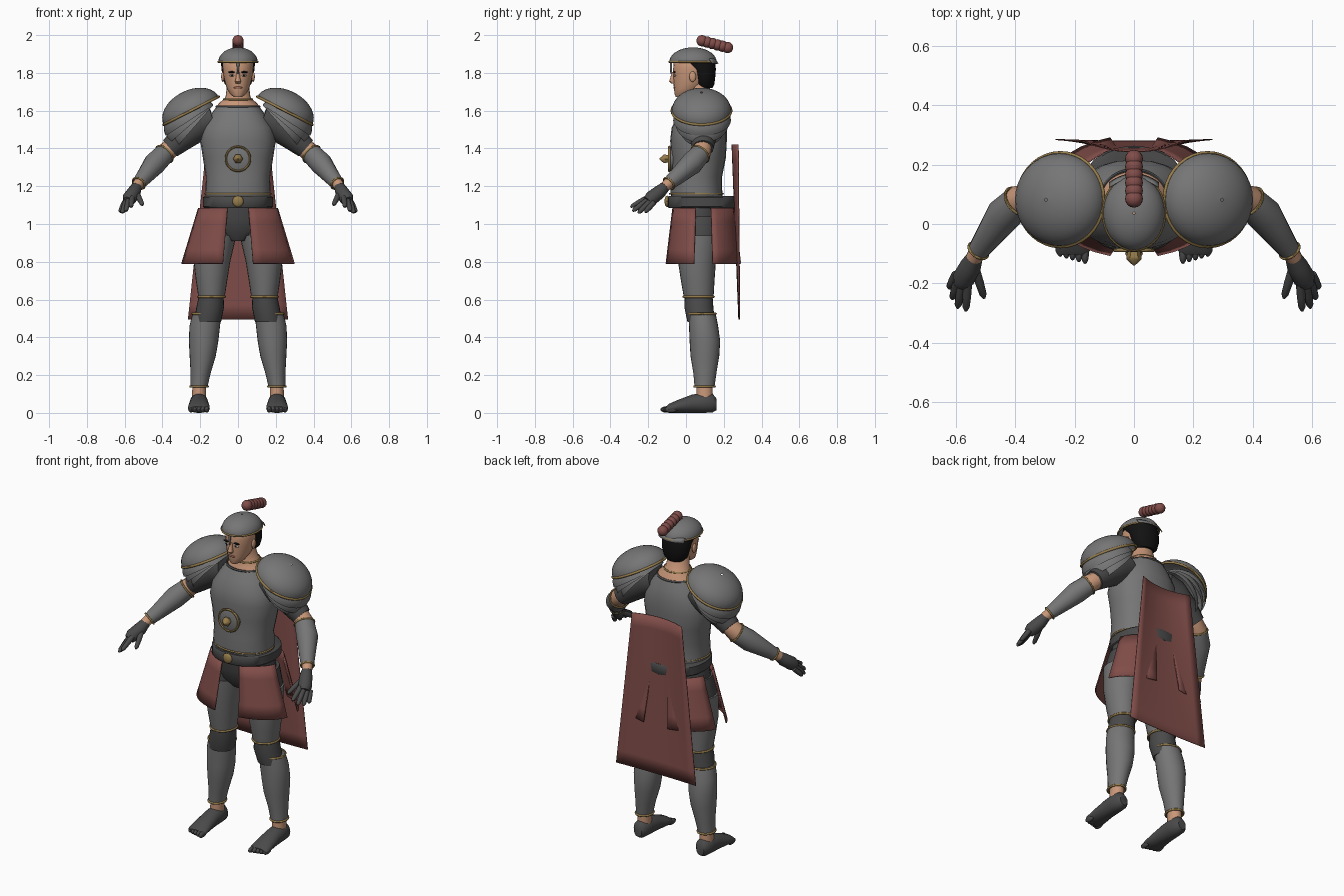
import bpy, bmesh, math
from mathutils import Vector as V

cube = bpy.data.objects.get("Cube")
if cube:
    bpy.data.objects.remove(cube, do_unlink=True)

X, Y, Z = V((1, 0, 0)), V((0, 1, 0)), V((0, 0, 1))


def material(name, *rgb):
    m = bpy.data.materials.new(name)
    m.use_nodes = True
    m.diffuse_color = (*rgb, 1)
    m.node_tree.nodes["Principled BSDF"].inputs["Base Color"].default_value = (*rgb, 1)
    return m


STEEL = material("steel grey", .18, .18, .18)
DARK = material("dark cloth", .07, .068, .068)
RED = material("red cloth", .22, .075, .067)
SKIN = material("skin", .58, .31, .19)
GOLD = material("dull gold", .30, .20, .07)
HAIR = material("black hair", .006, .006, .006)
WHITE = material("eye white", .6, .58, .55)
LIP = material("lip", .38, .16, .11)


def finish(name, bm, mat, mirror=False, thick=0):
    bmesh.ops.recalc_face_normals(bm, faces=bm.faces)
    mesh = bpy.data.meshes.new(name)
    bm.to_mesh(mesh)
    bm.free()
    mesh.materials.append(mat)
    ob = bpy.data.objects.new(name, mesh)
    bpy.context.collection.objects.link(ob)
    bpy.ops.object.select_all(action='DESELECT')
    ob.select_set(True)
    bpy.context.view_layer.objects.active = ob
    bpy.ops.object.shade_smooth_by_angle(angle=math.radians(45))
    if thick:
        ob.modifiers.new("thickness", 'SOLIDIFY').thickness = thick
    if mirror:
        ob.modifiers.new("mirror", 'MIRROR').use_mirror_merge = False
    return ob


def oval(c, u, v, n=24, p=1.0):
    """Points of an oval; p below 1 makes it boxier."""
    pts = []
    for i in range(n):
        a = math.tau * i / n
        ca, sa = math.cos(a), math.sin(a)
        pts.append(c + u * math.copysign(abs(ca) ** p, ca) + v * math.copysign(abs(sa) ** p, sa))
    return pts


def skin(name, rings, mat, mirror=False, cyclic=True, loop=False, cap=True, thick=0):
    """Bridge a series of point rows into one surface."""
    bm = bmesh.new()
    rows = [[bm.verts.new(p) for p in r] for r in rings]
    n = len(rows[0])
    pairs = list(zip(rows, rows[1:])) + ([(rows[-1], rows[0])] if loop else [])
    for a, b in pairs:
        for i in range(n if cyclic else n - 1):
            j = (i + 1) % n
            bm.faces.new((a[i], a[j], b[j], b[i]))
    if cyclic and cap and not loop:
        bm.faces.new(rows[0])
        bm.faces.new(rows[-1])
    return finish(name, bm, mat, mirror, thick)


def column(name, rows, mat, mirror=False, p=1.0, cap=True):
    """Upright loft; rows are x, y, z, x radius, y radius."""
    return skin(name, [oval(V((x, y, z)), X * a, Y * b, p=p) for x, y, z, a, b in rows],
                mat, mirror, cap=cap)


def limb(name, rows, mat, n=16):
    """Mirrored round tube through x, y, z, radius points."""
    pts = [V(r[:3]) for r in rows]
    rings = []
    for i, c in enumerate(pts):
        t = (pts[min(i + 1, len(pts) - 1)] - pts[max(i - 1, 0)]).normalized()
        u = t.cross(Z).normalized()
        rings.append(oval(c, u * rows[i][3], t.cross(u) * rows[i][3], n))
    return skin(name, rings, mat, True)


def trim(name, c, u, v, r, mat=GOLD, mirror=False):
    """Thin bead round an oval."""
    c, axis = V(c), u.cross(v).normalized()
    rings = [oval(q, (q - c).normalized() * r, axis * r, 8) for q in oval(c, u, v, 36)]
    return skin(name, rings, mat, mirror, loop=True)


def dome(name, c, u, v, h, mat, mirror=False):
    c = V(c)
    rings = []
    for k in range(10):
        a = math.radians(k * 9.8)
        rings.append(oval(c + h * math.sin(a), u * math.cos(a), v * math.cos(a), 32))
    ob = skin(name, rings, mat, mirror, cap=False)
    return ob


def ball(name, c, r, mat, mirror=False):
    bm = bmesh.new()
    bmesh.ops.create_uvsphere(bm, u_segments=16, v_segments=10, radius=1)
    for w in bm.verts:
        w.co = V(c) + V([w.co[i] * r[i] for i in range(3)])
    return finish(name, bm, mat, mirror)


# torso
column("cuirass", [(0, .06, 1.12, .172, .137), (0, .055, 1.17, .172, .137), (0, .058, 1.25, .17, .133),
                   (0, .068, 1.35, .186, .143), (0, .066, 1.44, .2, .15), (0, .07, 1.51, .186, .146),
                   (0, .078, 1.57, .15, .125), (0, .083, 1.62, .115, .1)], STEEL, p=.88)
column("neck", [(0, .085, 1.57, .135, .105), (0, .09, 1.635, .105, .085), (0, .08, 1.67, .066, .062),
                (0, .06, 1.75, .056, .058)], SKIN)
trim("neckline_trim", (0, .083, 1.622), X * .113, Y * .1, .006, DARK)
trim("collar_trim", (0, .08, 1.66), X * .075, Y * .07, .005)
trim("cuirass_trim", (0, .055, 1.16), X * .174, Y * .14, .005)
column("pelvis", [(0, .06, 1.12, .17, .135), (0, .065, 1.03, .192, .13), (0, .07, .96, .17, .115),
                  (0, .07, .91, .07, .08)], DARK)
column("belt", [(0, .083, 1.085, .178, .176), (0, .083, 1.092, .186, .181), (0, .083, 1.14, .186, .181),
                (0, .083, 1.147, .178, .176)], DARK, p=.9)
ball("buckle", (0, -.1, 1.12), (.03, .014, .03), GOLD)

# chest boss
skin("boss_plate", [oval(V((0, y, 1.345)), X * r, Z * r) for y, r in ((-.06, .064), (-.088, .064), (-.094, .05))], STEEL)
trim("boss_rim", (0, -.089, 1.345), X * .064, Z * .064, .006)
skin("boss_spike", [oval(V((0, y, 1.345)), X * r, Z * r, 6)
                    for y, r in ((-.09, .02), (-.11, .026), (-.118, .026), (-.14, .003))], GOLD)

# shoulder armour: one dome and three lames fanning down the arm
t = math.radians(27)
side = V((math.cos(t), 0, -math.sin(t)))
up = V((math.sin(t), 0, math.cos(t)))
dome("pauldrons", (.248, .082, 1.6), side * .163, Y * .157, up * .108, STEEL, True)
trim("pauldron_trim", (.248, .082, 1.6), side * .163, Y * .157, .007, GOLD, True)
for i, (deg, length, wide) in enumerate(((33, .30, .153), (41, .305, .14), (49, .295, .122))):
    t = math.radians(deg)
    d = V((math.cos(t), 0, -math.sin(t)))
    up = V((math.sin(t), 0, math.cos(t)))
    dome(f"shoulder_lame_{i + 1}", V((.13, .085, 1.63)) + d * length / 2, d * length / 2, Y * wide, up * .1, STEEL, True)

# arms
limb("sleeves", [(.13, .085, 1.555, .08), (.2, .087, 1.53, .085), (.28, .09, 1.47, .074), (.36, .09, 1.4, .056)], DARK)
limb("elbows", [(.34, .09, 1.415, .05), (.385, .08, 1.375, .052), (.43, .04, 1.33, .045)], SKIN)
bracer = [(.39, .075, 1.37, .055), (.44, .03, 1.32, .06), (.5, -.055, 1.245, .043), (.525, -.09, 1.215, .036)]
limb("bracers", bracer, STEEL)
for name, a, b in (("elbow_trim", 0, 1), ("wrist_trim", 3, 2)):
    axis = (V(bracer[b][:3]) - V(bracer[a][:3])).normalized()
    u = axis.cross(Z).normalized()
    r = bracer[a][3]
    trim(name, bracer[a][:3], u * r, axis.cross(u) * r, .005, GOLD, True)
limb("wrists", [(.515, -.075, 1.23, .03), (.54, -.115, 1.195, .028)], SKIN)
limb("palms", [(.535, -.108, 1.2, .027), (.55, -.14, 1.17, .036), (.575, -.185, 1.135, .038), (.583, -.203, 1.12, .028)], DARK)
fingers = {"thumb": ((.535, -.15, 1.16), (.505, -.25, 1.1)), "index": ((.56, -.195, 1.145), (.567, -.293, 1.09)),
           "middle": ((.578, -.2, 1.13), (.595, -.283, 1.068)), "ring": ((.593, -.19, 1.12), (.613, -.253, 1.058)),
           "little": ((.6, -.17, 1.115), (.624, -.217, 1.062))}
for name, (a, b) in fingers.items():
    a, b = V(a), V(b)
    limb(name + "_fingers", [(*a.lerp(b, f), r) for f, r in ((0, .015), (.5, .0145), (.88, .012), (1, .005))], DARK, 10)

# legs
column("thighs", [(.11, .07, 1.04, .09, .11), (.12, .065, .95, .108, .112), (.138, .06, .8, .09, .095),
                  (.14, .066, .62, .064, .074)], DARK, True)
column("thigh_plates", [(.123, .064, .94, .115, .116), (.138, .058, .8, .097, .1), (.14, .062, .7, .083, .089),
                        (.14, .067, .615, .07, .079)], STEEL, True)
column("knees", [(.14, .067, .64, .063, .072), (.147, .068, .56, .073, .077), (.162, .08, .48, .072, .072)], DARK, True)
column("greaves", [(.165, .085, .525, .076, .072), (.176, .093, .46, .081, .077), (.182, .1, .38, .078, .081),
                   (.187, .1, .3, .069, .076), (.198, .1, .21, .053, .061), (.206, .098, .14, .045, .053)], STEEL, True)
column("ankles", [(.204, .098, .17, .036, .043), (.207, .098, .06, .038, .044)], SKIN, True)
for name, x, y, z, a, b in (("thigh_trim", .14, .067, .615, .071, .08), ("knee_trim", .165, .085, .525, .076, .072),
                            ("ankle_trim", .206, .098, .14, .046, .054)):
    trim(name, (x, y, z), X * a, Y * b, .006, GOLD, True)

# feet
skin("feet", [oval(V((.207, y, c)), X * a, Z * b) for y, c, a, b in
              ((.162, .045, .025, .03), (.14, .052, .043, .05), (.09, .053, .048, .053), (.03, .048, .05, .048),
               (-.04, .035, .056, .035), (-.09, .024, .058, .024), (-.105, .02, .05, .015))], DARK, True)
for i in range(5):
    ball(f"toes_{i + 1}", (.165 + .021 * i, -.102 + .006 * i, .018), (.013, .033, .017), DARK, True)

# skirt: four flared panels, one at each corner
for name, s in (("front_skirt", -1), ("back_skirt", 1)):
    rows = []
    for k in range(5):
        f = k / 4
        a, b = .218 + .092 * f, .17 + .037 * f
        rows.append([V((a * math.cos(q), .092 + s * b * math.sin(q), 1.085 - .295 * f))
                     for q in (math.radians(14 + 61 * i / 6) for i in range(7))])
    skin(name, rows, RED, True, cyclic=False, thick=.006)

# cape hanging behind, hollow along the middle
rows = []
for k in range(13):
    f = k / 12
    bow = .028 * (1 - f) + .006
    rows.append([V(((.165 + .1 * f) * s, .245 + .036 * f + bow * s * s, 1.42 - .925 * f))
                 for s in (i / 5 - 1 for i in range(11))])
skin("cape", rows, RED, cyclic=False, thick=.004)

# head
column("head", [(0, -.03, 1.672, .022, .024), (0, -.012, 1.688, .042, .048), (0, .01, 1.715, .058, .074),
                (0, .022, 1.745, .068, .088), (0, .03, 1.785, .077, .098), (0, .034, 1.82, .081, .102),
                (0, .036, 1.86, .08, .1), (0, .036, 1.9, .055, .07)], SKIN)
column("hair", [(0, .098, 1.72, .05, .042), (0, .098, 1.74, .07, .052), (0, .095, 1.78, .083, .06),
                (0, .085, 1.82, .087, .073), (0, .07, 1.84, .089, .086), (0, .05, 1.875, .088, .102)], HAIR)
column("nose", [(0, -.064, 1.805, .008, .01), (0, -.069, 1.775, .011, .014), (0, -.072, 1.755, .016, .017),
                (0, -.068, 1.745, .012, .01)], SKIN)
ball("ears", (.08, .035, 1.78), (.009, .018, .028), SKIN, True)
ball("eyes", (.031, -.059, 1.787), (.014, .007, .006), WHITE, True)
ball("irises", (.031, -.064, 1.787), (.0055, .0035, .0055), HAIR, True)
ball("eyebrows", (.033, -.062, 1.804), (.02, .007, .005), HAIR, True)
ball("lips", (0, -.061, 1.722), (.023, .006, .006), LIP)

# helmet with nose guard and crest
dome("helmet", (0, .037, 1.858), X * .104, Y * .125, Z * .077, STEEL)
trim("helmet_rim", (0, .037, 1.858), X * .104, Y * .125, .005)
skin("neck_guard", [[V((.085 * s, .125 + .03 * (1 - s * s) + .016 * f, 1.875 - .024 * f)) for s in (i / 4 - 1 for i in range(9))]
                    for f in (0, 1)], STEEL, cyclic=False, thick=.005)
column("nose_guard", [(0, -.078, 1.795, .004, .005), (0, -.079, 1.83, .006, .006), (0, -.079, 1.862, .01, .006)], STEEL)
for i in range(6):
    f = i / 5
    ball(f"crest_bead_{i + 1}", (0, .085 + .135 * f, 1.97 - .036 * f), (.03, .03, .03), RED)
